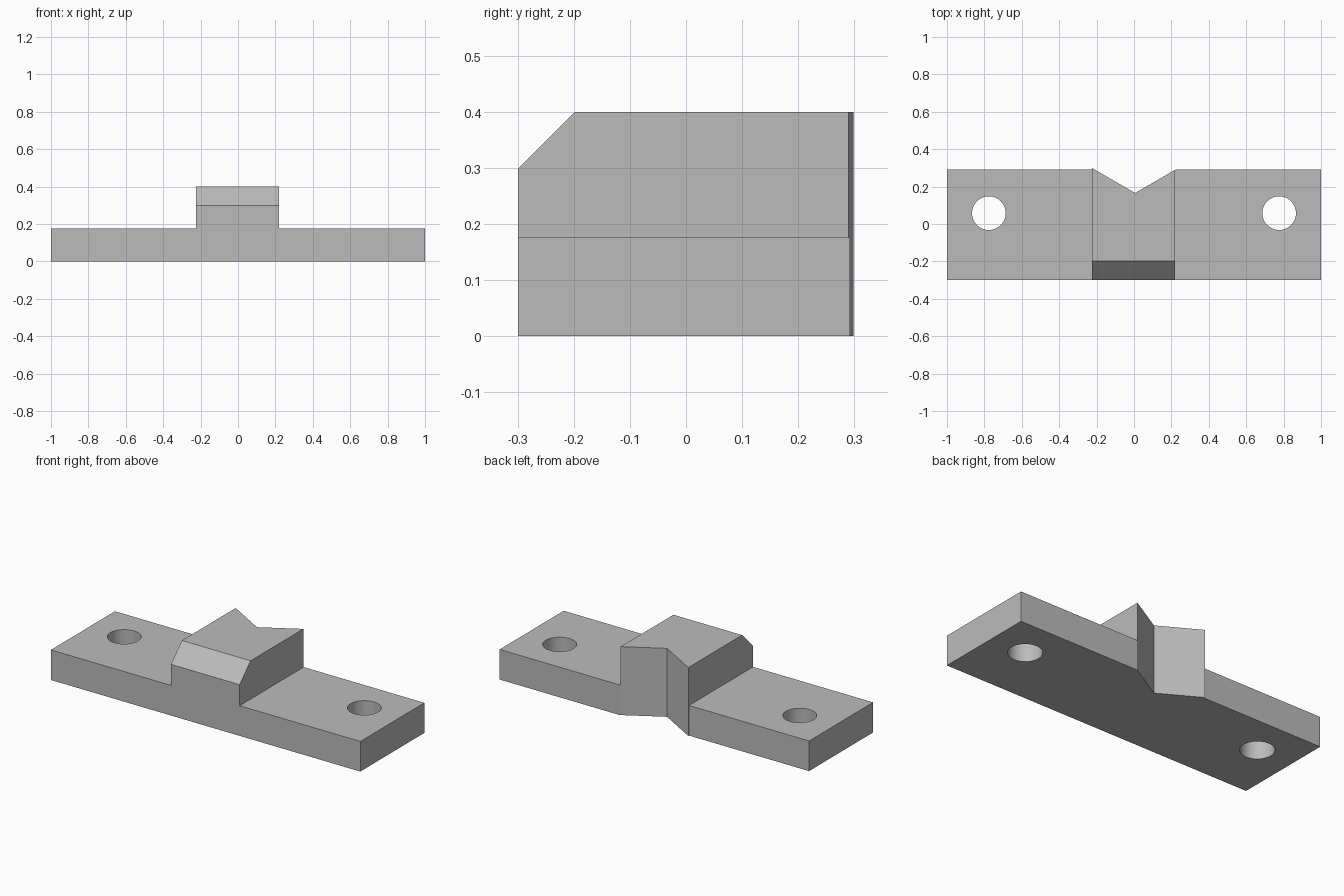
import bpy, bmesh, math
from mathutils import Vector

if "Cube" in bpy.data.objects:
    bpy.data.objects.remove(bpy.data.objects["Cube"], do_unlink=True)

grey = bpy.data.materials.new("plain grey")
grey.use_nodes = True
grey.diffuse_color = (0.5, 0.5, 0.5, 1)
grey.node_tree.nodes["Principled BSDF"].inputs["Base Color"].default_value = (0.5, 0.5, 0.5, 1)


def prism(name, points, offset):
    """Extrude a closed outline along an offset."""
    bm = bmesh.new()
    face = bm.faces.new([bm.verts.new(p) for p in points])
    new = bmesh.ops.extrude_face_region(bm, geom=[face])["geom"]
    moved = [v for v in new if isinstance(v, bmesh.types.BMVert)]
    bmesh.ops.translate(bm, verts=moved, vec=Vector(offset))
    bmesh.ops.recalc_face_normals(bm, faces=bm.faces)
    mesh = bpy.data.meshes.new(name)
    bm.to_mesh(mesh)
    bm.free()
    mesh.materials.append(grey)
    obj = bpy.data.objects.new(name, mesh)
    bpy.context.collection.objects.link(obj)
    return obj


def combine(target, other, operation):
    """Apply a boolean and discard the helper."""
    other.hide_render = True
    bpy.ops.object.select_all(action='DESELECT')
    bpy.context.view_layer.objects.active = target
    target.select_set(True)
    mod = target.modifiers.new(operation.lower(), 'BOOLEAN')
    mod.operation = operation
    mod.solver = 'EXACT'
    mod.object = other
    bpy.ops.object.modifier_apply(modifier=mod.name)
    bpy.data.objects.remove(other, do_unlink=True)


front, plate_back, plate_top, block_top = -0.299, 0.292, 0.176, 0.4

# Flat mounting plate
bracket = prism("mounting_bracket",
                [(-1, front, 0), (1, front, 0), (1, plate_back, 0), (-1, plate_back, 0)],
                (0, 0, plate_top))

# Raised block with chamfered front edge
side = [(front, 0), (0.32, 0), (0.32, block_top), (-0.198, block_top), (front, 0.299)]
block = prism("raised_block", [(-0.224, y, z) for y, z in side], (0.444, 0, 0))
combine(bracket, block, 'UNION')

# V notch through the back
apex_x, apex_y, depth = 0.006, 0.166, 0.25
half = depth / math.tan(math.radians(30))
notch = prism("notch_cutter",
              [(apex_x, apex_y, -0.1), (apex_x + half, apex_y + depth, -0.1),
               (apex_x - half, apex_y + depth, -0.1)], (0, 0, 0.7))
combine(bracket, notch, 'DIFFERENCE')

# Screw holes
for x in (-0.776, 0.776):
    ring = [2 * math.pi * i / 48 for i in range(48)]
    hole = prism("hole_cutter",
                 [(x + 0.09 * math.cos(a), 0.058 + 0.09 * math.sin(a), -0.1) for a in ring],
                 (0, 0, 0.5))
    combine(bracket, hole, 'DIFFERENCE')

# Smooth hole walls, sharp edges elsewhere
bpy.ops.object.shade_smooth_by_angle(angle=math.radians(20))
